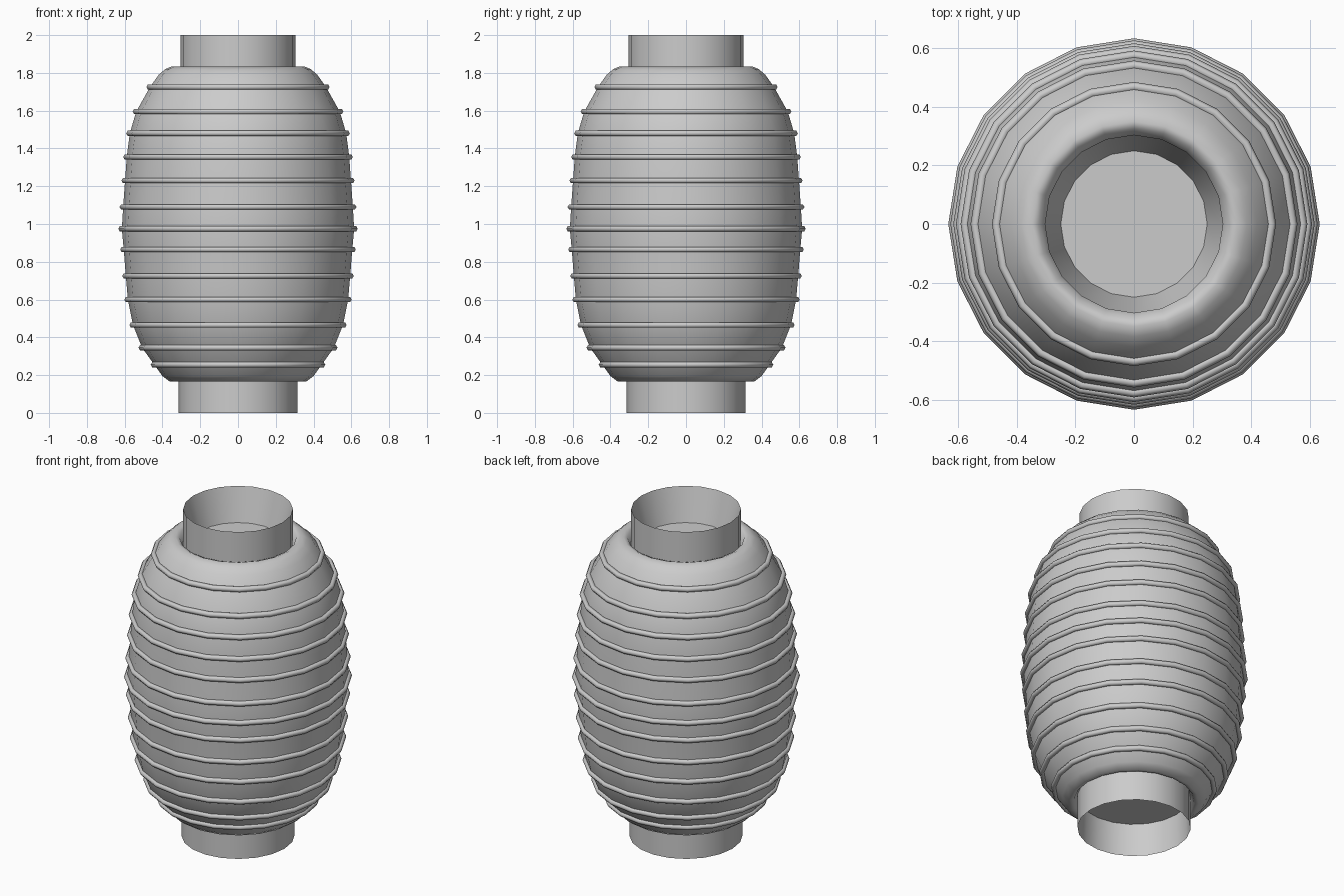
import bpy, bmesh, math

if "Cube" in bpy.data.objects:
    bpy.data.objects.remove(bpy.data.objects["Cube"])

SIDES = 20


def lathe(name, profile, closed=False, angle=40):
    """Revolve (radius, z) points about the z axis; radius 0 becomes a pole."""
    bm = bmesh.new()
    rings = []
    for r, z in profile:
        if r == 0:
            rings.append([bm.verts.new((0, 0, z))] * SIDES)
        else:
            rings.append([bm.verts.new((r * math.cos(2 * math.pi * i / SIDES),
                                        r * math.sin(2 * math.pi * i / SIDES), z))
                          for i in range(SIDES)])
    pairs = list(zip(rings, rings[1:]))
    if closed:
        pairs.append((rings[-1], rings[0]))
    for a, b in pairs:
        for i in range(SIDES):
            j = (i + 1) % SIDES
            bm.faces.new(list(dict.fromkeys((a[i], a[j], b[j], b[i]))))
    me = bpy.data.meshes.new(name)
    bm.to_mesh(me)
    bm.free()
    ob = bpy.data.objects.new(name, me)
    bpy.context.collection.objects.link(ob)
    bpy.ops.object.select_all(action='DESELECT')
    ob.select_set(True)
    bpy.context.view_layer.objects.active = ob
    bpy.ops.object.shade_smooth_by_angle(angle=math.radians(angle))
    return ob


# rib positions, bottom to top: (outer radius, height)
ribs = [(.46, .255), (.525, .345), (.573, .465), (.60, .60), (.611, .725),
        (.622, .865), (.632, .975), (.625, 1.09), (.615, 1.23), (.606, 1.355),
        (.59, 1.48), (.556, 1.595), (.483, 1.725)]

# paper body, with both ends folding in to the collars
body = [(.31, .21), (.335, .17), (.36, .165), (.40, .195)]
body += [(r - .017, z) for r, z in ribs]
body += [(.42, 1.79), (.385, 1.82), (.35, 1.835), (.325, 1.825), (.305, 1.78)]
lathe("lantern_body", body, angle=75)

# raised hoops around the body
for k, (r, z) in enumerate(ribs):
    hoop = [(r - .014 + .016 * math.cos(math.pi * i / 3),
             z + .016 * math.sin(math.pi * i / 3)) for i in range(6)]
    lathe(f"hoop_{k + 1}", hoop, closed=True, angle=65)

# top collar: straight outside, tapering inside to a floor
lathe("top_collar", [(.305, 1.78), (.305, 2.0), (.25, 1.80), (0, 1.80)])

# bottom collar: open below with a recessed ceiling
lathe("bottom_collar", [(0, .20), (.309, .20), (.315, 0), (.315, .21)])
